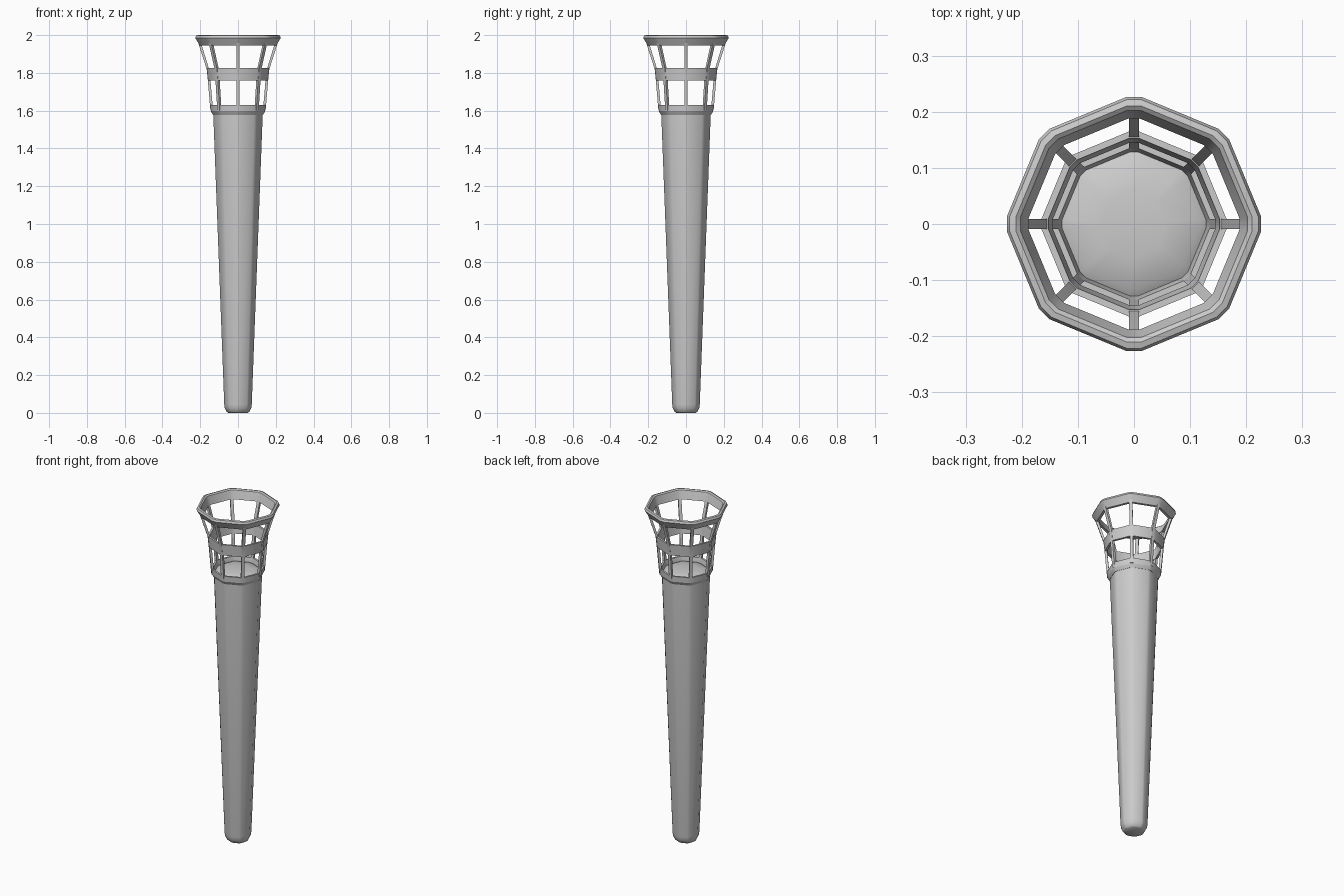
import bpy, bmesh, math

if "Cube" in bpy.data.objects:
    bpy.data.objects.remove(bpy.data.objects["Cube"])

CORNERS = [math.radians(45 * k) for k in range(8)]


def finish(name, bm, smooth):
    bmesh.ops.recalc_face_normals(bm, faces=bm.faces)
    me = bpy.data.meshes.new(name)
    bm.to_mesh(me)
    bm.free()
    ob = bpy.data.objects.new(name, me)
    bpy.context.collection.objects.link(ob)
    bpy.context.view_layer.objects.active = ob
    ob.select_set(True)
    bpy.ops.object.shade_smooth_by_angle(angle=math.radians(smooth))
    ob.select_set(False)
    return ob


def lathe(name, profile, half_flat, closed, smooth):
    """Sweep an (r, z) profile around an octagon with slightly cut corners."""
    d = math.radians(half_flat)
    angles = [a + s for a in CORNERS for s in (-d, d)]
    bm = bmesh.new()
    loops = [[bm.verts.new((r * math.cos(a), r * math.sin(a), z)) for a in angles]
             for r, z in profile]
    n = len(angles)
    pairs = list(zip(loops, loops[1:]))
    if closed:
        pairs.append((loops[-1], loops[0]))
    for lo, hi in pairs:
        for i in range(n):
            j = (i + 1) % n
            bm.faces.new((lo[i], lo[j], hi[j], hi[i]))
    if not closed:
        bm.faces.new(loops[0])
        bm.faces.new(loops[-1])
    return finish(name, bm, smooth)


# tapered handle with rounded ends
lathe("handle", [(.052, 0), (.06, .006), (.07, .025), (.073, .045),
                 (.131, 1.575), (.131, 1.60), (.115, 1.61), (.06, 1.62)], 4, False, 50)

# three basket rings
lathe("lower_ring", [(.133, 1.578), (.144, 1.597), (.146, 1.63),
                     (.135, 1.63), (.128, 1.60), (.128, 1.578)], 3.3, True, 25)
lathe("middle_ring", [(.159, 1.76), (.165, 1.826), (.153, 1.826), (.145, 1.76)], 3.3, True, 25)
lathe("upper_ring", [(.203, 1.945), (.227, 1.985), (.222, 1.997), (.211, 2.0),
                     (.203, 1.994), (.188, 1.945)], 3.3, True, 25)

# bent struts joining the rings at each corner
path = [(.132, .146, 1.60), (.147, .161, 1.775), (.153, .166, 1.82), (.196, .211, 1.96)]
w = .009
bm = bmesh.new()
for a in CORNERS:
    c, s = math.cos(a), math.sin(a)
    rows = [[bm.verts.new((r * c - t * s, r * s + t * c, z))
             for r, t in ((ri, -w), (ro, -w), (ro, w), (ri, w))] for ri, ro, z in path]
    for lo, hi in zip(rows, rows[1:]):
        for i in range(4):
            j = (i + 1) % 4
            bm.faces.new((lo[i], lo[j], hi[j], hi[i]))
    bm.faces.new(rows[0])
    bm.faces.new(rows[-1])
finish("basket_struts", bm, 25)
